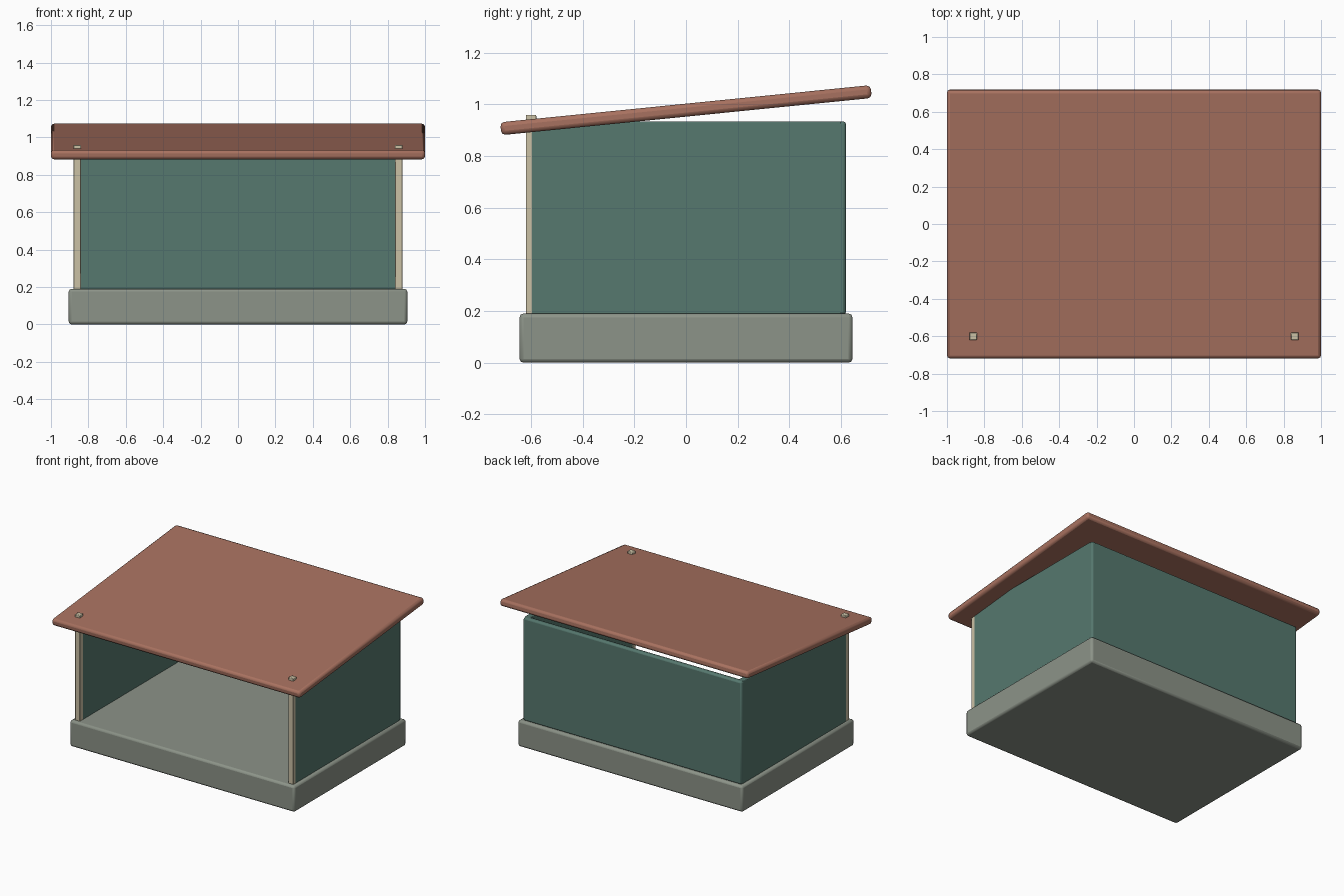
import bpy
import math

if "Cube" in bpy.data.objects:
    bpy.data.objects.remove(bpy.data.objects["Cube"], do_unlink=True)


def make_material(name, rgb):
    mat = bpy.data.materials.new(name)
    mat.use_nodes = True
    mat.diffuse_color = (*rgb, 1)
    mat.node_tree.nodes["Principled BSDF"].inputs["Base Color"].default_value = (*rgb, 1)
    return mat


terracotta = make_material("terracotta", (0.39, 0.165, 0.115))
green = make_material("dull green", (0.093, 0.188, 0.158))
stone = make_material("grey stone", (0.262, 0.292, 0.246))
timber = make_material("pale timber", (0.597, 0.533, 0.376))


def box(name, size, center, mat, bevel, tilt=0.0):
    """Rounded box with its size and rotation about x."""
    bpy.ops.mesh.primitive_cube_add(size=1, location=center)
    obj = bpy.context.object
    obj.name = name
    obj.scale = size
    bpy.ops.object.transform_apply(location=False, rotation=False, scale=True)
    obj.rotation_euler.x = tilt
    obj.data.materials.append(mat)
    mod = obj.modifiers.new("rounded edges", "BEVEL")
    mod.width = bevel
    mod.segments = 2
    bpy.ops.object.shade_smooth_by_angle(angle=math.radians(30))
    return obj


# Plinth and walls, open at the front
box("base", (1.81, 1.29, 0.19), (0, 0, 0.099), stone, 0.015).location.z = 0.095
box("back_wall", (1.76, 0.04, 0.75), (0, 0.6, 0.56), green, 0.012)

# Side walls and front posts, one of each per side
for side, x in (("left", 0.86), ("right", -0.86)):
    box(side + "_wall", (0.04, 1.2, 0.75), (x, 0, 0.56), green, 0.004)
    box(side + "_front_post", (0.04, 0.04, 0.78), (x, -0.6, 0.57), timber, 0.004)

# Sloping roof slab, rising to the back
box("roof", (2.0, 1.442, 0.05), (0, 0, 0.978), terracotta, 0.016, 0.1)
